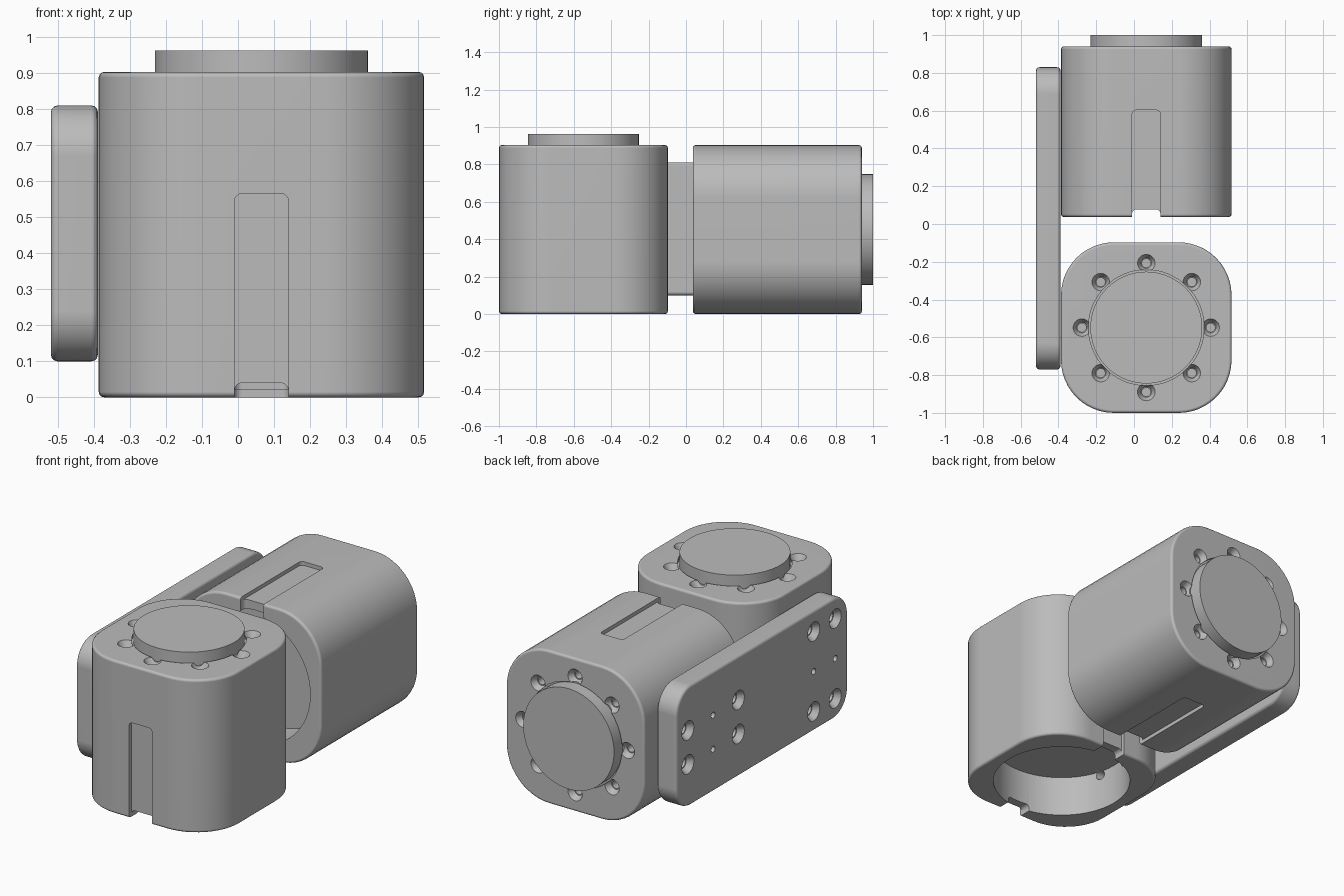
import bpy, bmesh, math
from mathutils import Matrix, Vector

cube = bpy.data.objects.get("Cube")
if cube:
    bpy.data.objects.remove(cube, do_unlink=True)

grey = bpy.data.materials.new("machined grey")
grey.use_nodes = True
COLOUR = (0.5, 0.5, 0.5, 1)
grey.diffuse_color = COLOUR
grey.node_tree.nodes["Principled BSDF"].inputs["Base Color"].default_value = COLOUR

SIZE = 0.903          # housing width, depth and length
DISC = 0.06           # how far the output disc stands out
CX = 0.065            # shared x centre of both housings
TURN_X = Matrix.Rotation(math.pi / 2, 4, 'Y')    # local z -> world x


def to_object(name, bm):
    mesh = bpy.data.meshes.new(name)
    bm.to_mesh(mesh)
    bm.free()
    mesh.materials.append(grey)
    obj = bpy.data.objects.new(name, mesh)
    bpy.context.collection.objects.link(obj)
    return obj


def rounded_prism(name, w, d, h, corner, edge, matrix):
    """Box centred on the origin, corners round about z, rims softened."""
    bm = bmesh.new()
    bmesh.ops.create_cube(bm, size=1, matrix=Matrix.Diagonal((w, d, h, 1)))
    uprights = [e for e in bm.edges if abs(e.verts[0].co.z - e.verts[1].co.z) > h / 2]
    bmesh.ops.bevel(bm, geom=uprights, offset=corner, segments=12, profile=0.5, affect='EDGES')
    if edge:
        rims = [e for e in bm.edges if abs(e.verts[0].co.z - e.verts[1].co.z) < h / 2]
        bmesh.ops.bevel(bm, geom=rims, offset=edge, segments=3, profile=0.5, affect='EDGES')
    bmesh.ops.transform(bm, matrix=matrix, verts=bm.verts)
    return to_object(name, bm)


def cone(name, r1, r2, length, matrix, sides=24):
    """Cone or cylinder running from the origin up its own z."""
    bm = bmesh.new()
    bmesh.ops.create_cone(bm, cap_ends=True, segments=sides, radius1=r1, radius2=r2, depth=length,
                          matrix=matrix @ Matrix.Translation((0, 0, length / 2)))
    return to_object(name, bm)


def cut(obj, cutter):
    cutter.hide_render = True
    mod = obj.modifiers.new("cut", 'BOOLEAN')
    mod.operation, mod.solver, mod.object = 'DIFFERENCE', 'EXACT', cutter
    bpy.context.view_layer.objects.active = obj
    bpy.ops.object.modifier_apply(modifier=mod.name)
    bpy.data.objects.remove(cutter, do_unlink=True)


def countersink(obj, matrix, r, depth):
    """Countersunk screw hole entering along the matrix's z from its origin."""
    back = matrix @ Matrix.Translation((0, 0, -0.01))
    cut(obj, cone("sink", r * 1.15, r * 0.62, 0.045, back))
    cut(obj, cone("drill", r * 0.5, r * 0.5, depth, back))


def finish(obj):
    bpy.ops.object.select_all(action='DESELECT')
    obj.select_set(True)
    bpy.context.view_layer.objects.active = obj
    bpy.ops.object.shade_smooth_by_angle(angle=math.radians(35))
    obj.modifiers.new("even shading", 'WEIGHTED_NORMAL').keep_sharp = True


def at(x, y, z):
    return Matrix.Translation((x, y, z))


def housing(label, place):
    body = rounded_prism(label + "_housing", SIZE, SIZE, SIZE, 0.28, 0.015, at(0, 0, SIZE / 2))
    # Open bore at the base, shallow seat for the disc at the top
    cut(body, cone("bore", 0.38, 0.38, 0.34, at(0, 0, -0.1), 64))
    cut(body, cone("seat", 0.306, 0.306, 0.1, at(0, 0, SIZE - 0.02), 64))
    # Cable groove and rim notch on two opposite sides
    for side in (-1, 1):
        upright = at(0, side * SIZE / 2, 0) @ Matrix.Rotation(math.pi / 2, 4, 'X')
        cut(body, rounded_prism("groove", 0.15, 0.765, 0.044, 0.022, 0, upright @ at(0, 0.183, 0)))
        cut(body, rounded_prism("notch", 0.15, 0.14, 0.3, 0.022, 0, upright @ at(0, -0.03, 0)))
    # Ring of eight screw holes round the disc
    for i in range(8):
        spot = Matrix.Rotation(i * math.pi / 4, 4, 'Z') @ at(0.341, 0, SIZE)
        countersink(body, spot @ Matrix.Rotation(math.pi, 4, 'X'), 0.045, 0.09)
    # Mounting holes behind the side plate
    for y, z, r in mount_holes():
        cut(body, cone("mount", r * 0.5, r * 0.5, 0.14, at(-SIZE / 2 - 0.02, y, SIZE / 2 + z) @ TURN_X))
    disc = cone(label + "_output_disc", 0.296, 0.296, DISC + 0.025, at(0, 0, SIZE - 0.025), 64)
    for obj in (body, disc):
        obj.data.transform(place)
        finish(obj)


def mount_holes():
    """Offsets across and along a housing, with hole radius."""
    for y in (-0.1, 0.1):
        yield y, 0, 0.036
        for z in (-0.235, 0.235):
            yield y, z, 0.054


# Two identical drive housings, one upright and one pointing back
front_y = -1 + SIZE / 2
upright_place = at(CX, front_y, 0)
lying_place = at(CX, 1 - DISC - SIZE, SIZE / 2) @ Matrix.Rotation(-math.pi / 2, 4, 'X')
housing("front", upright_place)
housing("rear", lying_place)

# Side plate joining the housings
plate = rounded_prism("side_plate", 0.71, 1.6, 0.13, 0.14, 0.018, at(-0.454, 0.03, 0.455) @ TURN_X)
for place in (upright_place, lying_place):
    for y, z, r in mount_holes():
        p = place @ Vector((0, y, SIZE / 2 + z))
        entry = at(-0.519, p.y, p.z) @ TURN_X
        if r > 0.04:
            countersink(plate, entry, r, 0.2)
        else:
            cut(plate, cone("pin", r * 0.5, r * 0.5, 0.2, entry @ at(0, 0, -0.02)))
finish(plate)
